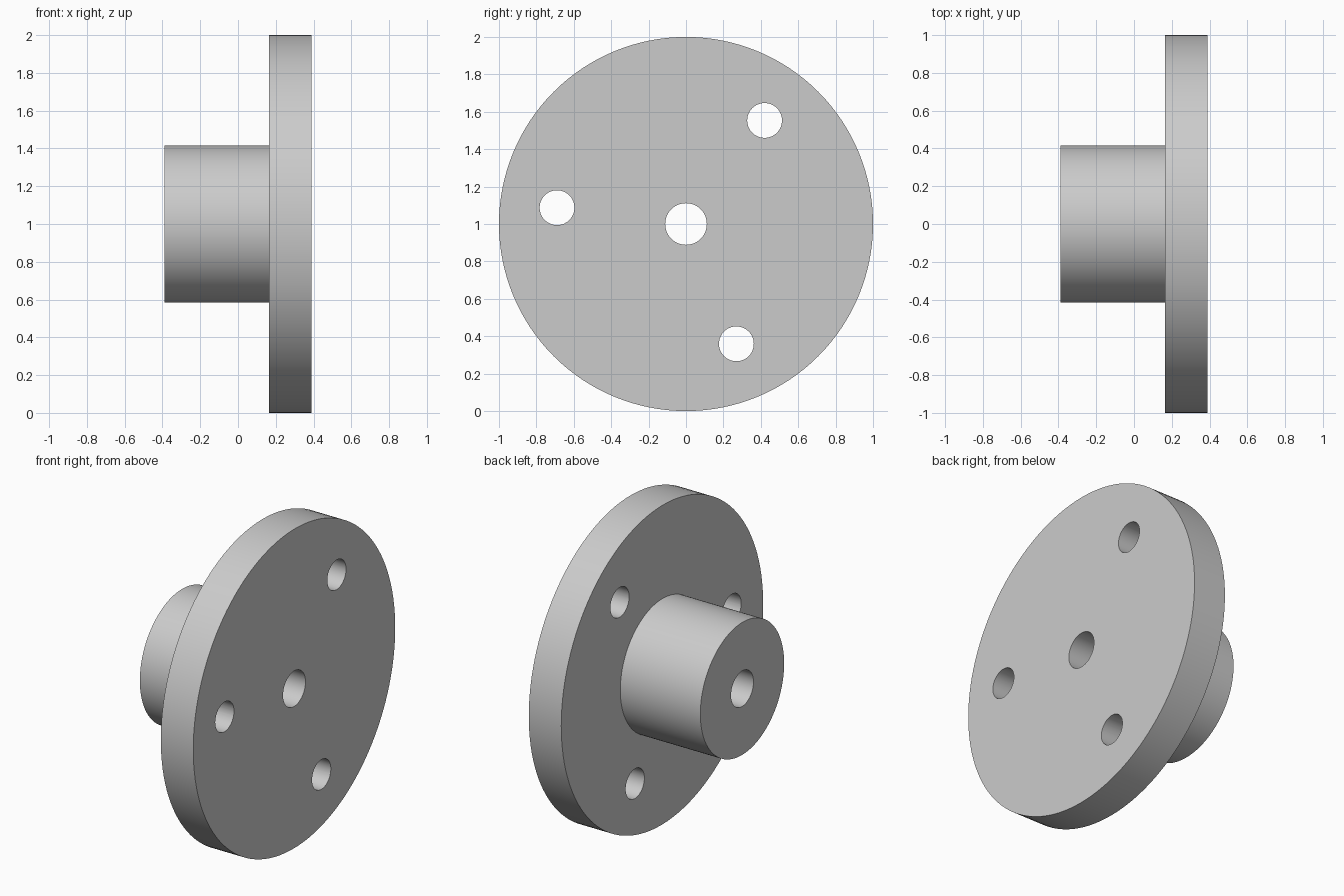
import bpy
import bmesh
from math import cos, sin, radians, tau
from mathutils import Matrix, Vector

cube = bpy.data.objects.get("Cube")
if cube:
    bpy.data.objects.remove(cube, do_unlink=True)

AXIS_Z = 1.0
BACK, STEP, FACE = -0.39, 0.165, 0.39
FLANGE_R, HUB_R, BORE_R = 1.0, 0.415, 0.111
BOLT_CIRCLE, BOLT_R, BOLT_START = 0.695, 0.093, 52.8

steel = bpy.data.materials.new("plain grey")
grey = (0.6, 0.6, 0.6, 1)
steel.diffuse_color = grey
steel.use_nodes = True
steel.node_tree.nodes["Principled BSDF"].inputs["Base Color"].default_value = grey


def add_object(name, bm):
    bmesh.ops.recalc_face_normals(bm, faces=bm.faces)
    mesh = bpy.data.meshes.new(name)
    bm.to_mesh(mesh)
    bm.free()
    mesh.materials.append(steel)
    obj = bpy.data.objects.new(name, mesh)
    bpy.context.collection.objects.link(obj)
    return obj


def lathe(name, profile, steps=128):
    """Revolve a closed (x, radius) outline about the x axis."""
    bm = bmesh.new()
    verts = [bm.verts.new((x, 0, r)) for x, r in profile]
    edges = [bm.edges.new((v, verts[i - 1])) for i, v in enumerate(verts)]
    bmesh.ops.spin(bm, geom=verts + edges, cent=(0, 0, 0), axis=(1, 0, 0),
                   angle=tau, steps=steps, use_merge=True)
    bmesh.ops.remove_doubles(bm, verts=bm.verts, dist=1e-5)
    bmesh.ops.translate(bm, verts=bm.verts, vec=(0, 0, AXIS_Z))
    return add_object(name, bm)


# Flange and hub in one turned piece with a through bore
body = lathe("flanged_hub", [
    (BACK, BORE_R), (BACK, HUB_R), (STEP, HUB_R),
    (STEP, FLANGE_R), (FACE, FLANGE_R), (FACE, BORE_R)])

# Three bolt holes, evenly spaced around the flange
bm = bmesh.new()
for i in range(3):
    a = radians(BOLT_START + 120 * i)
    centre = Vector(((STEP + FACE) / 2, BOLT_CIRCLE * cos(a),
                     AXIS_Z + BOLT_CIRCLE * sin(a)))
    bmesh.ops.create_cone(
        bm, cap_ends=True, segments=64, radius1=BOLT_R, radius2=BOLT_R, depth=0.5,
        matrix=Matrix.Translation(centre) @ Matrix.Rotation(tau / 4, 4, "Y"))
cutter = add_object("bolt_hole_cutter", bm)
cutter.hide_render = True

cut = body.modifiers.new("bolt_holes", "BOOLEAN")
cut.operation = "DIFFERENCE"
cut.solver = "EXACT"
cut.object = cutter

bpy.ops.object.select_all(action="DESELECT")
body.select_set(True)
bpy.context.view_layer.objects.active = body
bpy.ops.object.modifier_apply(modifier=cut.name)
bpy.data.objects.remove(cutter, do_unlink=True)
bpy.ops.object.shade_smooth_by_angle(angle=radians(30))
